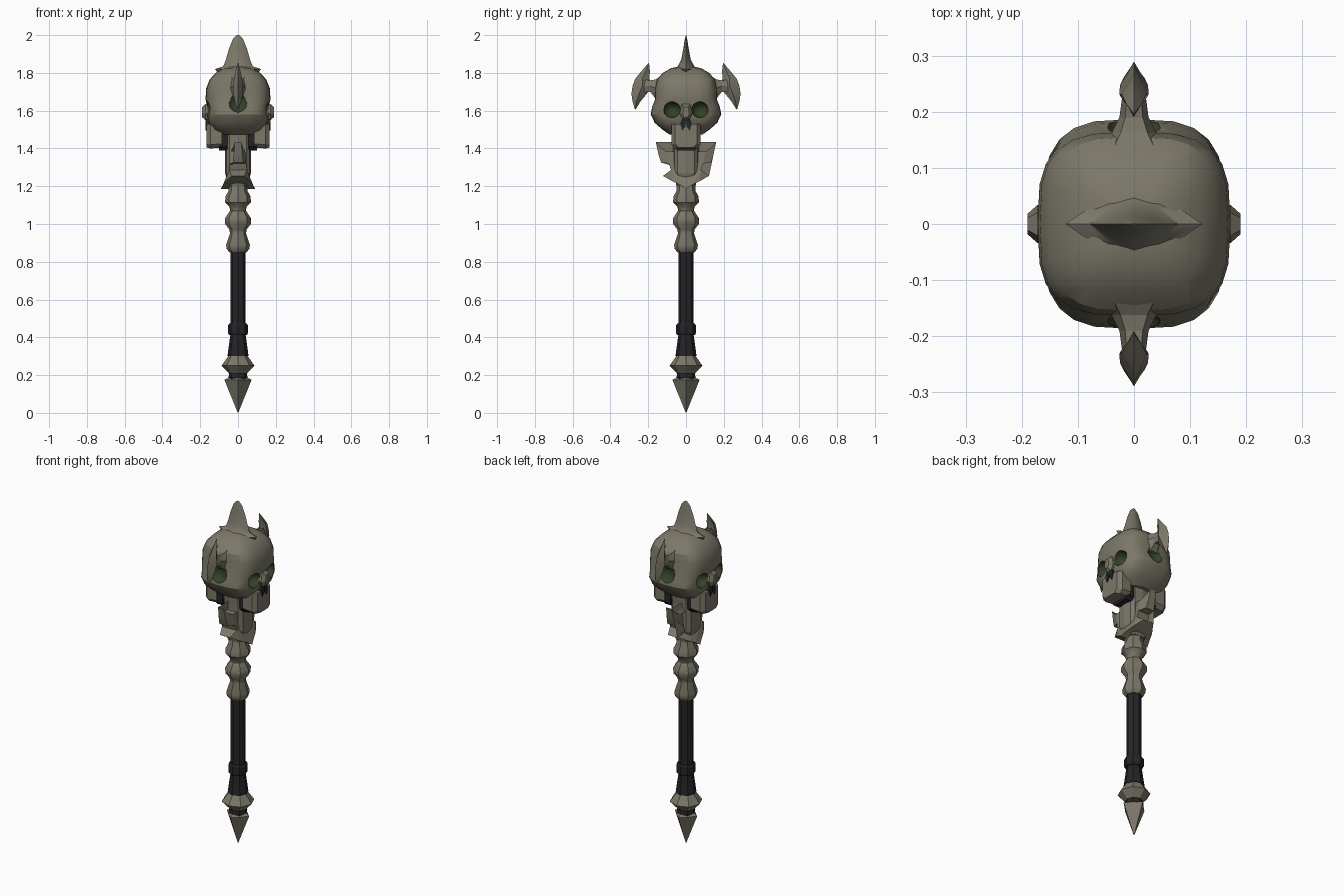
import bpy, bmesh, math
from mathutils import Vector

if "Cube" in bpy.data.objects:
    bpy.data.objects.remove(bpy.data.objects["Cube"])


def material(name, rgb):
    m = bpy.data.materials.new(name)
    m.diffuse_color = (*rgb, 1)
    m.use_nodes = True
    m.node_tree.nodes["Principled BSDF"].inputs["Base Color"].default_value = m.diffuse_color
    return m


BONE = material("aged bone", (0.20, 0.185, 0.14))
BLACK = material("black leather", (0.018, 0.018, 0.021))
GREEN = material("dark green socket", (0.035, 0.055, 0.022))


def finish(name, bm, mat, smooth=0):
    bmesh.ops.recalc_face_normals(bm, faces=bm.faces[:])
    me = bpy.data.meshes.new(name)
    bm.to_mesh(me)
    bm.free()
    me.materials.append(mat)
    ob = bpy.data.objects.new(name, me)
    bpy.context.collection.objects.link(ob)
    if smooth:
        shade(ob, smooth)
    return ob


def shade(ob, angle):
    bpy.ops.object.select_all(action='DESELECT')
    ob.select_set(True)
    bpy.context.view_layer.objects.active = ob
    bpy.ops.object.shade_smooth_by_angle(angle=math.radians(angle))


def loft(name, rings, mat, smooth=0):
    """Skin a list of equal-length point rings and cap both ends."""
    bm = bmesh.new()
    vs = [[bm.verts.new(p) for p in r] for r in rings]
    n = len(rings[0])
    for a, b in zip(vs, vs[1:]):
        for i in range(n):
            j = (i + 1) % n
            bm.faces.new((a[i], a[j], b[j], b[i]))
    bm.faces.new(vs[0])
    bm.faces.new(vs[-1])
    return finish(name, bm, mat, smooth)


def lathe(name, profile, sides, mat, smooth=0):
    rings = [[(r * math.cos(2 * math.pi * i / sides), r * math.sin(2 * math.pi * i / sides), z)
              for i in range(sides)] for r, z in profile]
    return loft(name, rings, mat, smooth)


def superellipse(hx, hy, z, n=24, e=3.2):
    pts = []
    for i in range(n):
        c, s = math.cos(2 * math.pi * i / n), math.sin(2 * math.pi * i / n)
        pts.append((hx * math.copysign(abs(c) ** (2 / e), c),
                    hy * math.copysign(abs(s) ** (2 / e), s), z))
    return pts


def box_ring_x(x, hy, z0, z1):
    """Chamfered rectangle in the yz plane."""
    c = 0.02
    return [(x, -hy + c, z0), (x, hy - c, z0), (x, hy, z0 + c), (x, hy, z1),
            (x, -hy, z1), (x, -hy, z0 + c)]


def ball(name, centre, radii, mat):
    bm = bmesh.new()
    bmesh.ops.create_icosphere(bm, subdivisions=2, radius=1)
    for v in bm.verts:
        v.co = Vector(c + r * p for c, r, p in zip(centre, radii, v.co))
    return finish(name, bm, mat)


# Pommel: four-sided spike, dark collar, flared disc
lathe("pommel_spike", [(0.001, 0.0), (0.072, 0.175), (0.045, 0.19)], 4, BONE)
lathe("pommel_collar", [(0.045, 0.175), (0.05, 0.19), (0.045, 0.22)], 8, BLACK)
lathe("pommel_disc", [(0.045, 0.205), (0.06, 0.222), (0.087, 0.25), (0.052, 0.30)], 8, BONE)

# Grip and its ring
lathe("grip", [(0.056, 0.30), (0.041, 0.41), (0.040, 0.86)], 8, BLACK)
lathe("grip_ring", [(0.046, 0.412), (0.052, 0.42), (0.052, 0.465), (0.046, 0.473)], 8, BLACK)

# Vertebra-like beads
lathe("bone_beads", [(0.045, 0.85), (0.06, 0.868), (0.063, 0.89), (0.043, 0.95), (0.045, 0.97),
                     (0.068, 1.0), (0.069, 1.03), (0.042, 1.07), (0.045, 1.09), (0.068, 1.115),
                     (0.067, 1.145), (0.05, 1.175), (0.05, 1.25)], 8, BONE, 35)

# Neck core and the spiked collar around it
loft("neck_core", [superellipse(h, h, z, 12) for h, z in
                   [(0.05, 1.2), (0.068, 1.27), (0.068, 1.42), (0.075, 1.52)]], BONE)
half = [(0, 1.185), (0.03, 1.205), (0.07, 1.225), (0.122, 1.255), (0.08, 1.285), (0.09, 1.32),
        (0.132, 1.325), (0.145, 1.365), (0.16, 1.435), (0.135, 1.405), (0.105, 1.385)]
outline = half + [(-y, z) for y, z in reversed(half[1:])]


def collar_depth(y, z):
    return (0.092 if z < 1.23 else 0.078) - abs(y) * 0.38


bm = bmesh.new()
sides = [[bm.verts.new((s * collar_depth(y, z), y, z)) for y, z in outline] for s in (1, -1)]
for i in range(len(outline)):
    j = (i + 1) % len(outline)
    bm.faces.new((sides[0][i], sides[0][j], sides[1][j], sides[1][i]))
caps = [bm.faces.new(s) for s in sides]
bmesh.ops.triangulate(bm, faces=caps)
finish("spiked_collar", bm, BONE)

# Double-faced skull body
skull = loft("skull", [superellipse(hx, hy, z) for z, hx, hy in
                       [(1.475, 0.09, 0.09), (1.50, 0.13, 0.125), (1.535, 0.155, 0.165),
                        (1.58, 0.165, 0.187), (1.62, 0.162, 0.182), (1.66, 0.172, 0.165),
                        (1.72, 0.168, 0.164), (1.765, 0.15, 0.155), (1.80, 0.118, 0.122),
                        (1.825, 0.075, 0.08), (1.835, 0.03, 0.03)]], BONE)

# Carve eye sockets and temple hollows; the cutters bring the green with them
cutters = [ball("eye_cutter", (s * 0.165, t * 0.075, 1.605), (0.06, 0.047, 0.044), GREEN)
           for s in (1, -1) for t in (1, -1)]
cutters += [ball("temple_cutter", (0, t * 0.185, 1.645), (0.052, 0.04, 0.055), GREEN)
            for t in (1, -1)]
for c in cutters:
    c.hide_render = True
    m = skull.modifiers.new("carve", 'BOOLEAN')
    m.operation, m.solver, m.object = 'DIFFERENCE', 'EXACT', c
    m.material_mode = 'TRANSFER'
bpy.context.view_layer.update()
carved = bpy.data.meshes.new_from_object(skull.evaluated_get(bpy.context.evaluated_depsgraph_get()))
skull.modifiers.clear()
skull.data = carved
for c in cutters:
    bpy.data.objects.remove(c)
shade(skull, 28)

# Facial parts on both faces
for s, side in ((1, "right"), (-1, "left")):
    loft(side + "_jaw", [box_ring_x(s * x, hy, z0, 1.53) for x, hy, z0 in
                         [(0.085, 0.078, 1.405), (0.145, 0.078, 1.40), (0.168, 0.058, 1.405)]], BONE)
    loft(side + "_mouth_lining", [box_ring_x(s * x, 0.066, 1.39, 1.50) for x in (0.055, 0.10)], BLACK)
    loft(side + "_nose_bone", [[(s * x, -h, 1.585), (s * x, -h * 0.5, 1.55 + d), (s * x, h * 0.5, 1.55 + d),
                                (s * x, h, 1.585), (s * x, h * 0.6, 1.635 - d), (s * x, -h * 0.6, 1.635 - d)]
                               for x, h, d in ((0.13, 0.036, 0), (0.172, 0.034, 0), (0.19, 0.018, 0.015))], BONE)
    for t in (1, -1):
        loft(side + "_nostril", [[(s * x, t * 0.003, 1.515), (s * x, t * 0.02, 1.495), (s * x, t * 0.03, 1.53),
                                  (s * x, t * 0.014, 1.575), (s * x, 0, 1.575)]
                                 for x in (0.10, 0.173)], BLACK)

# Crescent horns with their roots
for t, side in ((1, "back"), (-1, "front")):
    loft(side + "_horn", [[(0, t * a, z), (h, t * (a + b) / 2, z), (0, t * b, z), (-h, t * (a + b) / 2, z)]
                          for z, a, b, h in
                          [(1.853, 0.196, 0.198, 0.001), (1.81, 0.191, 0.235, 0.013), (1.77, 0.194, 0.268, 0.022),
                           (1.73, 0.18, 0.283, 0.026), (1.69, 0.207, 0.289, 0.025), (1.65, 0.24, 0.283, 0.018),
                           (1.605, 0.268, 0.270, 0.001)]], BONE, 40)
    loft(side + "_horn_root", [[(-h, t * y, zm), (-h * 0.6, t * y, z1), (h * 0.6, t * y, z1),
                                (h, t * y, zm), (h * 0.6, t * y, z0), (-h * 0.6, t * y, z0)]
                               for y, h, z0, zm, z1 in
                               [(0.13, 0.065, 1.66, 1.73, 1.785), (0.162, 0.04, 1.665, 1.72, 1.765),
                                (0.19, 0.026, 1.70, 1.73, 1.76), (0.235, 0.02, 1.70, 1.73, 1.765)]], BONE)


# Crest blade on top, lens-shaped in section
def lens(hx, hy, z):
    ts = (-1, -0.5, 0, 0.5)
    top = [(hx * t, hy * (1 - t * t), z) for t in ts]
    return top + [(-x, -y, z) for x, y, z in top]


loft("crest_blade", [lens(hx, hy, z) for z, hx, hy in
                     [(1.775, 0.09, 0.02), (1.82, 0.122, 0.055), (1.835, 0.078, 0.044), (1.87, 0.064, 0.025),
                      (1.93, 0.047, 0.014), (1.98, 0.027, 0.006), (2.0, 0.006, 0.001)]], BONE, 30)
